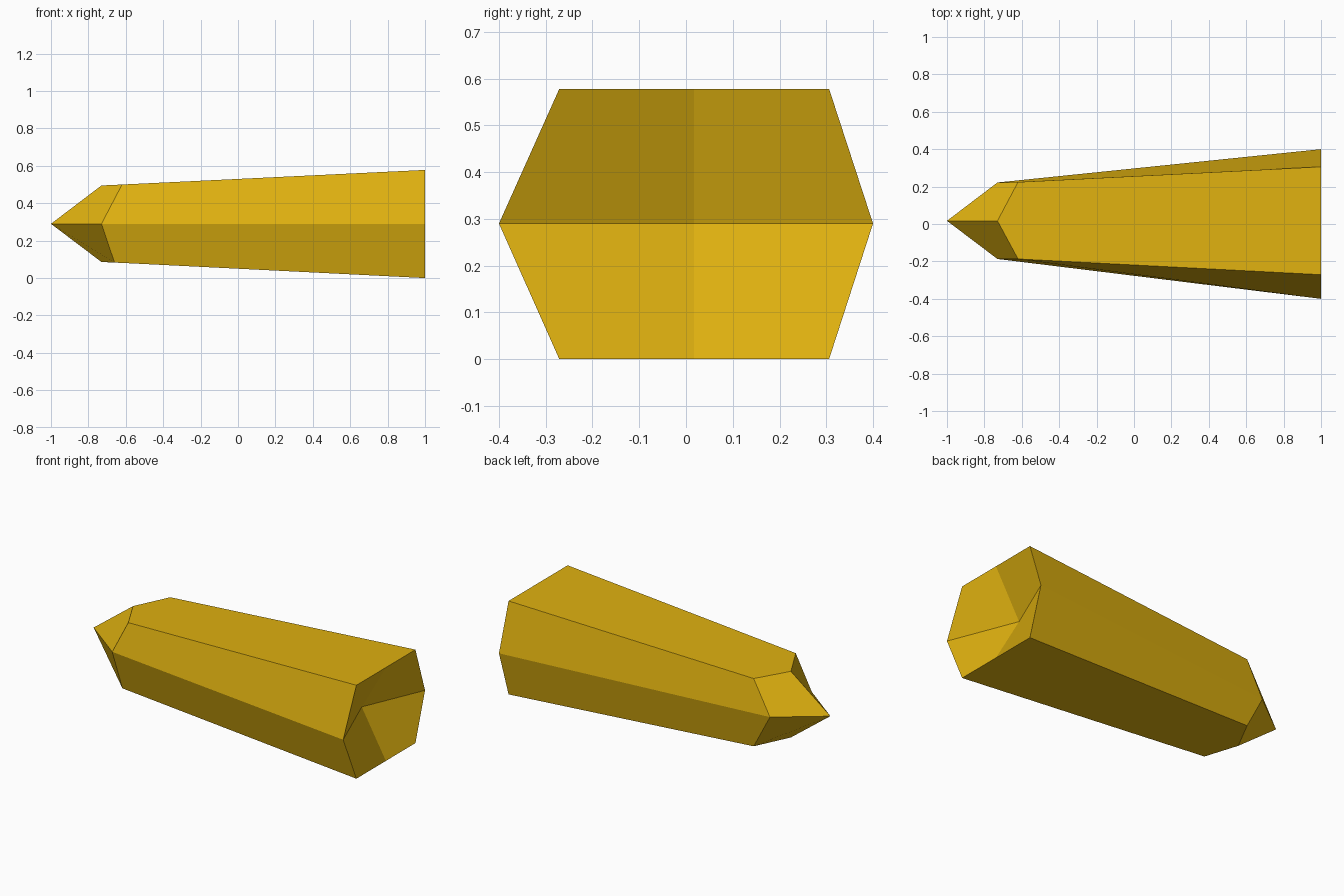
import bpy, bmesh

if "Cube" in bpy.data.objects:
    bpy.data.objects.remove(bpy.data.objects["Cube"])

gold = bpy.data.materials.new("gold")
gold.diffuse_color = (0.74, 0.44, 0.005, 1)
gold.use_nodes = True
gold.node_tree.nodes["Principled BSDF"].inputs["Base Color"].default_value = gold.diffuse_color

CY, CZ = 0.017, 0.29   # axis of the shard
bm = bmesh.new()


def ring(points):
    return [bm.verts.new(p) for p in points]


# Ring order: front side, top front, top middle, top back,
# back side, bottom back, bottom middle, bottom front
base = ring([(1, -0.4, CZ), (1, -0.271, 0.578), (1, CY, 0.578), (1, 0.306, 0.578),
             (1, 0.4, CZ), (1, 0.306, 0), (1, CY, 0), (1, -0.271, 0)])
neck = ring([(-0.73, -0.187, CZ), (-0.62, -0.187, 0.5), (-0.73, CY, 0.495), (-0.62, 0.224, 0.5),
             (-0.73, 0.222, CZ), (-0.62, 0.224, 0.081), (-0.73, CY, 0.086), (-0.66, -0.187, 0.083)])
tip = bm.verts.new((-1, CY, CZ))
hollow = bm.verts.new((0.835, CY, CZ))

# Long tapered sides: four slanted quads, flat top and bottom
for a, b in ((0, 1), (3, 4), (4, 5), (7, 0)):
    bm.faces.new((base[a], base[b], neck[b], neck[a]))
for a in (1, 5):
    bm.faces.new(base[a:a + 3] + neck[a:a + 3][::-1])

# Four-faced point and four-faced hollow in the wide end
for end, apex in ((neck, tip), (base, hollow)):
    for i in range(0, 8, 2):
        quad = [apex, end[i], end[i + 1], end[(i + 2) % 8]]
        if apex is tip and i == 0:          # this facet folds inward
            quad = quad[1:] + quad[:1]
        bm.faces.new(quad)

bmesh.ops.recalc_face_normals(bm, faces=bm.faces[:])
mesh = bpy.data.meshes.new("shard")
bm.to_mesh(mesh)
bm.free()
mesh.materials.append(gold)
bpy.context.collection.objects.link(bpy.data.objects.new("shard", mesh))
